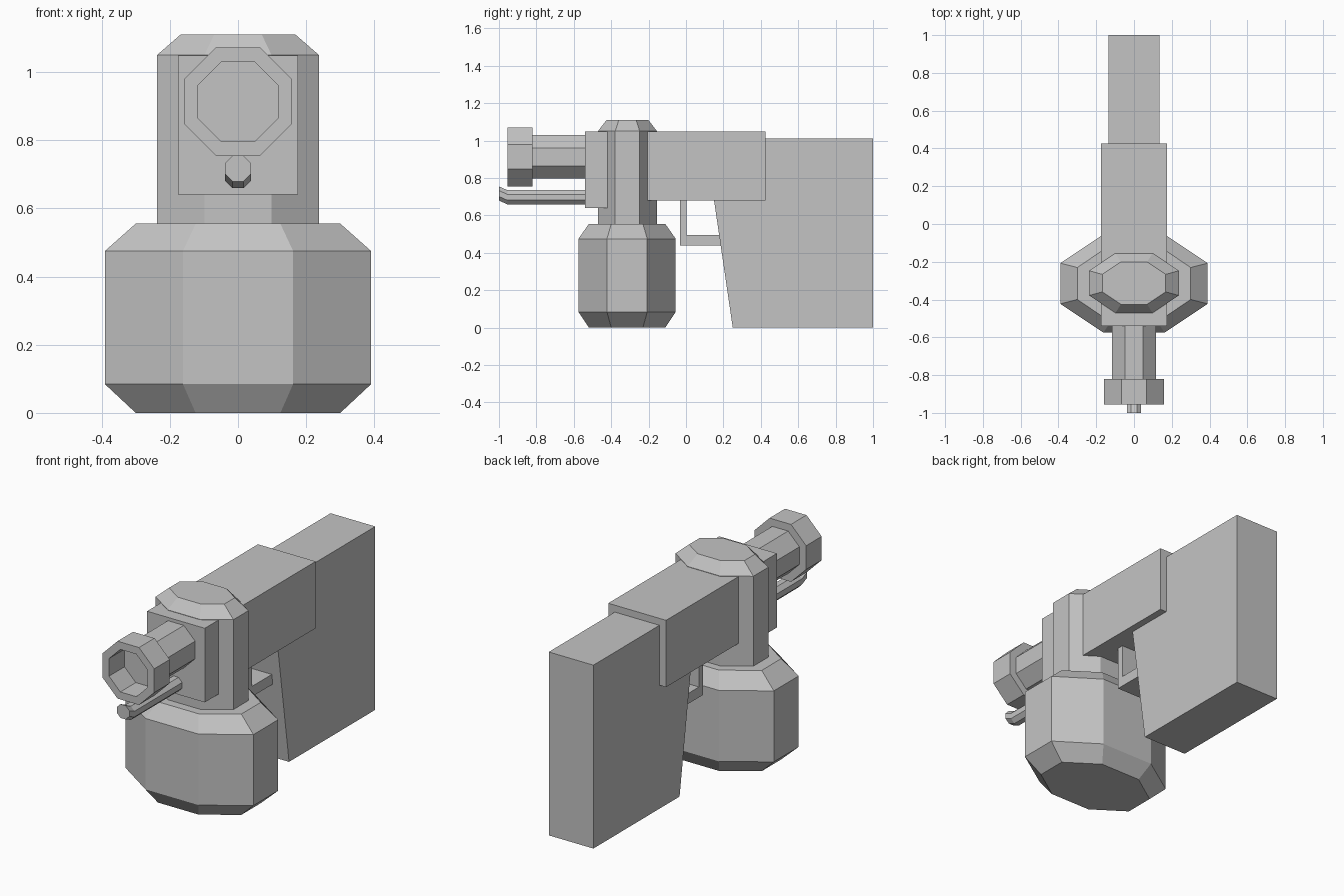
import bpy
import bmesh
from math import cos, sin, pi
from mathutils import Vector

cube = bpy.data.objects.get("Cube")
if cube:
    bpy.data.objects.remove(cube, do_unlink=True)

grey = bpy.data.materials.new("plain grey")
grey.use_nodes = True
COLOUR = (0.55, 0.55, 0.55, 1)
grey.diffuse_color = COLOUR
grey.node_tree.nodes["Principled BSDF"].inputs["Base Color"].default_value = COLOUR


def finish(name, bm):
    bmesh.ops.recalc_face_normals(bm, faces=bm.faces[:])
    mesh = bpy.data.meshes.new(name)
    bm.to_mesh(mesh)
    bm.free()
    mesh.materials.append(grey)
    obj = bpy.data.objects.new(name, mesh)
    bpy.context.collection.objects.link(obj)
    return obj


def octagon(rx, ry):
    """Eight points with flat sides at +-rx and +-ry."""
    k = 1 / cos(pi / 8)
    return [(rx * k * cos((i + 0.5) * pi / 4), ry * k * sin((i + 0.5) * pi / 4))
            for i in range(8)]


def loft(name, rings, closed=False):
    """Skin rings of points; cap the ends, or join them when closed."""
    bm = bmesh.new()
    loops = [[bm.verts.new(p) for p in ring] for ring in rings]
    pairs = list(zip(loops, loops[1:]))
    if closed:
        pairs.append((loops[-1], loops[0]))
    else:
        bm.faces.new(loops[0])
        bm.faces.new(loops[-1])
    for a, b in pairs:
        for i in range(len(a)):
            j = (i + 1) % len(a)
            bm.faces.new((a[i], a[j], b[j], b[i]))
    return finish(name, bm)


def upright(name, y, levels):
    """Stretched octagonal vessel from (z, rx, ry) levels."""
    return loft(name, [[(px, y + py, z) for px, py in octagon(rx, ry)]
                       for z, rx, ry in levels])


def tube(name, stations, closed=False):
    """Octagonal tube along y from (y, z, radius) stations."""
    return loft(name, [[(px, y, z + pz) for px, pz in octagon(r, r)]
                       for y, z, r in stations], closed)


def slab(name, half, profile):
    """Side profile of (y, z) points extruded across x."""
    return loft(name, [[(x, y, z) for y, z in profile] for x in (-half, half)])


def block(name, half, y0, y1, z0, z1):
    return slab(name, half, [(y0, z0), (y1, z0), (y1, z1), (y0, z1)])


# Tank and the neck rising from it
upright("tank", -0.315, [(0, 0.30, 0.204), (0.084, 0.39, 0.26),
                         (0.475, 0.39, 0.26), (0.555, 0.30, 0.204)])
upright("neck", -0.313, [(0.54, 0.237, 0.158), (1.05, 0.237, 0.158),
                         (1.11, 0.168, 0.112)])

# Housing in front of and behind the neck
block("front_housing", 0.176, -0.54, -0.313, 0.64, 1.048)
block("rear_housing", 0.176, -0.313, 0.425, 0.68, 1.048)

# Grip with a slanted front edge
slab("grip", 0.136, [(0.25, 0), (1, 0), (1, 1.01), (0.15, 1.01), (0.15, 0.68)])

# L-shaped guard below the housing
slab("trigger_guard", 0.082, [(-0.032, 0.438), (0.24, 0.438), (0.24, 0.495),
                              (0.004, 0.495), (0.004, 0.70), (-0.032, 0.70)])

# Barrel, hollow nozzle ring and small bent pipe
Z = 0.913
tube("barrel", [(-0.82, Z, 0.117), (-0.50, Z, 0.117)])
tube("nozzle", [(-0.955, Z, 0.158), (-0.82, Z, 0.158),
                (-0.82, Z, 0.117), (-0.955, Z, 0.117)], closed=True)
tube("pilot_pipe", [(-1, 0.717, 0.038), (-0.955, 0.697, 0.038),
                    (-0.50, 0.697, 0.038)])
